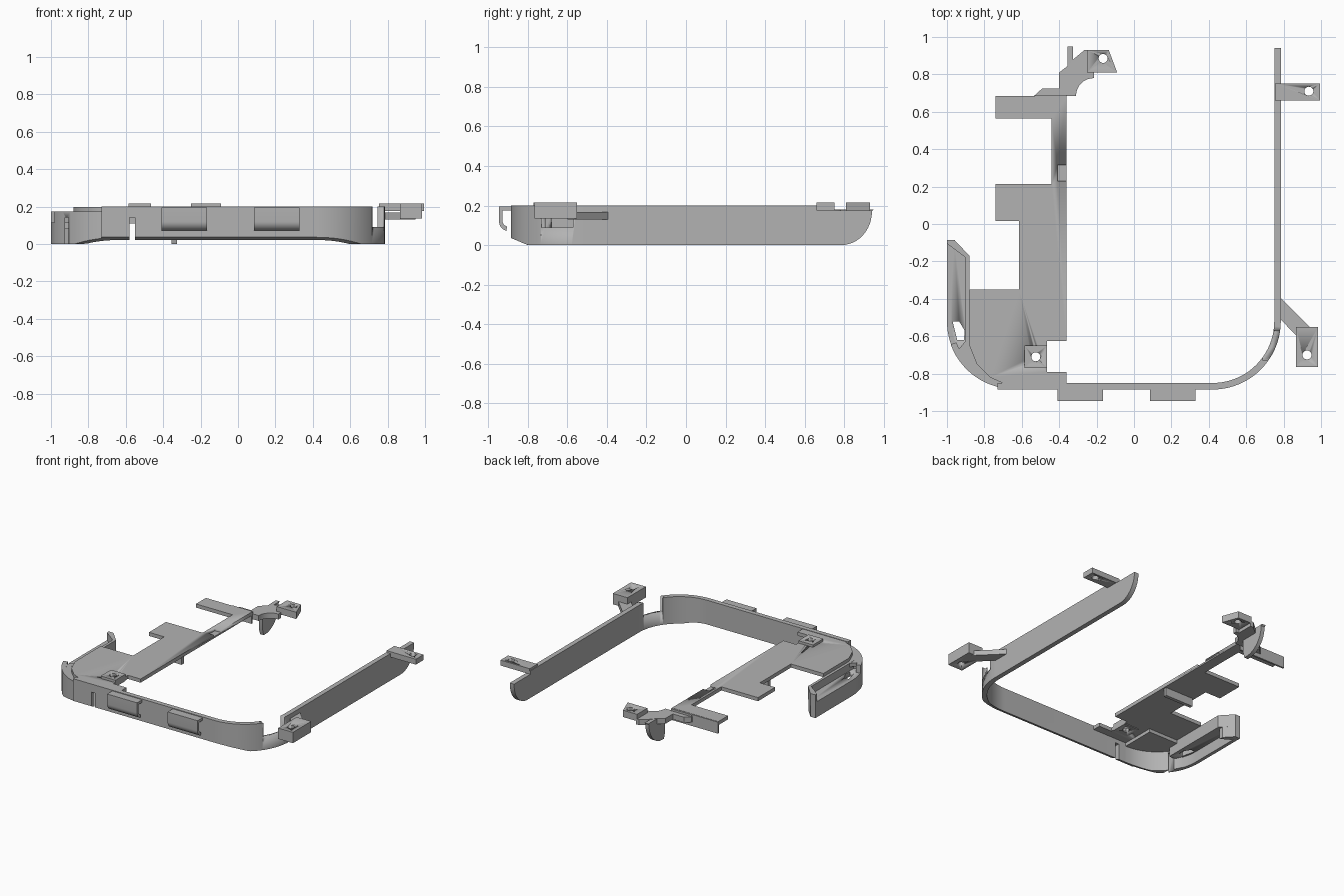
import bpy, bmesh
from math import sin, cos, radians

if "Cube" in bpy.data.objects:
    bpy.data.objects.remove(bpy.data.objects["Cube"])

grey = bpy.data.materials.new("plain grey")
grey.use_nodes = True
grey.diffuse_color = (0.45, 0.45, 0.45, 1)
grey.node_tree.nodes["Principled BSDF"].inputs["Base Color"].default_value = grey.diffuse_color


def finish(name, bm):
    bmesh.ops.recalc_face_normals(bm, faces=bm.faces)
    mesh = bpy.data.meshes.new(name)
    bm.to_mesh(mesh)
    bm.free()
    mesh.materials.append(grey)
    ob = bpy.data.objects.new(name, mesh)
    bpy.context.collection.objects.link(ob)
    bpy.ops.object.select_all(action='DESELECT')
    ob.select_set(True)
    bpy.context.view_layer.objects.active = ob
    bpy.ops.object.shade_smooth_by_angle(angle=radians(25))
    return ob


def prism(name, pts, lo, hi, axis='z'):
    """Extrude an outline along z (points are x, y) or x (points are y, z)."""
    bm = bmesh.new()
    place = (lambda a, b, h: (a, b, h)) if axis == 'z' else (lambda a, b, h: (h, a, b))
    rings = [[bm.verts.new(place(a, b, h)) for a, b in pts] for h in (lo, hi)]
    for ring in rings:
        bm.faces.new(ring)
    n = len(pts)
    for i in range(n):
        j = (i + 1) % n
        bm.faces.new((rings[0][i], rings[0][j], rings[1][j], rings[1][i]))
    return finish(name, bm)


def box(name, x0, x1, y0, y1, z0, z1):
    return prism(name, [(x0, y0), (x1, y0), (x1, y1), (x0, y1)], z0, z1)


def arc(cx, cy, r, a0, a1, n=14, ry=None):
    ry = r if ry is None else ry
    angles = [radians(a0 + (a1 - a0) * i / n) for i in range(n + 1)]
    return [(cx + r * cos(a), cy + ry * sin(a)) for a in angles]


def cut(ob, cutter):
    mod = ob.modifiers.new("cut", 'BOOLEAN')
    mod.operation = 'DIFFERENCE'
    mod.object = cutter
    mod.solver = 'EXACT'
    bpy.context.view_layer.objects.active = ob
    bpy.ops.object.modifier_apply(modifier=mod.name)
    bpy.data.objects.remove(cutter)


def drill(ob, x, y, r=0.024):
    cut(ob, prism("drill", arc(x, y, r, 0, 345, 23), -0.1, 0.4))


def wall(name, outer, inner, top):
    """Upright strip whose underside rises toward the front edge."""
    bm = bmesh.new()
    rows = []
    for (ox, oy), (ix, iy) in zip(outer, inner):
        row = []
        for x, y, up in ((ox, oy, 0), (ox, oy, 1), (ix, iy, 1), (ix, iy, 0)):
            low = max(0, (-0.8 - y) * 0.42)
            row.append(bm.verts.new((x, y, top if up else low)))
        rows.append(row)
    for a, b in zip(rows, rows[1:]):
        for i in range(4):
            j = (i + 1) % 4
            bm.faces.new((a[i], a[j], b[j], b[i]))
    bm.faces.new(rows[0])
    bm.faces.new(rows[-1])
    return finish(name, bm)


# Front wall with its rounded corner, notch and slit
def front_path(off):
    return arc(0.42, -0.52, 0.365 - off, 0, -90, 20) + [(-0.73, -0.885 + off)]


front = wall("front_wall", front_path(0), front_path(0.035), 0.2)
cut(front, box("notch", 0.69, 0.9, -0.73, -0.57, 0.09, 0.3))
cut(front, box("slit", -0.58, -0.55, -1, -0.8, -0.1, 0.14))

# Side wall and small fin, both with a rounded lower rear end
rear_curve = arc(0.785, 0.17, 0.155, -90, 0, 12, 0.17)
prism("side_wall", [(-0.52, 0)] + rear_curve +
      [(0.94, 0.175), (0.75, 0.175), (0.75, 0.2), (-0.52, 0.2)], 0.75, 0.785, 'x')
prism("rear_fin", [(0.75, 0.175), (0.75, 0.05), (0.765, 0)] + rear_curve +
      [(0.95, 0.18)], -0.355, -0.325, 'x')

# Left corner wall, with a narrow slit
corner = wall("left_corner_wall", arc(-0.64, -0.52, 0.362, 270, 200),
              arc(-0.64, -0.52, 0.33, 270, 200), 0.172)
cut(corner, box("slit", -0.925, -0.905, -0.9, -0.6, -0.1, 0.14))

# Left rail: low outer lip, shelf with opening, upper inner wall, end cap
wall("rail_lip", arc(-0.64, -0.52, 0.36, 200, 180, 5) + [(-1, -0.1)],
     arc(-0.64, -0.52, 0.335, 200, 180, 5) + [(-0.975, -0.1)], 0.115)
shelf = prism("rail_shelf", arc(-0.64, -0.52, 0.35, 208, 180, 6) +
              [(-0.99, -0.1), (-0.96, -0.1), (-0.885, -0.175), (-0.885, -0.68)], 0.08, 0.115)
cut(shelf, prism("opening", [(-0.97, -0.52), (-0.935, -0.52), (-0.905, -0.57),
                             (-0.91, -0.62), (-0.945, -0.62)], -0.1, 0.4))
prism("rail_upper_wall", [(-0.9, -0.68), (-0.88, -0.68), (-0.88, -0.17), (-0.96, -0.085),
                          (-1, -0.085), (-1, -0.105), (-0.965, -0.115), (-0.9, -0.18)],
      0.08, 0.172)
prism("rail_end_cap", [(-1, -0.085), (-0.96, -0.085), (-0.9, -0.15), (-0.9, -0.18),
                       (-1, -0.105)], 0, 0.172)

# Main plate and lower corner plate
plate = prism("main_plate", [
    (-0.36, 0.68), (-0.74, 0.68), (-0.74, 0.565), (-0.44, 0.565), (-0.44, 0.215),
    (-0.74, 0.215), (-0.74, 0.015), (-0.615, 0.015), (-0.615, -0.35), (-0.88, -0.35),
    (-0.88, -0.65), (-0.84, -0.75), (-0.77, -0.82), (-0.68, -0.86), (-0.36, -0.86),
    (-0.36, -0.79), (-0.465, -0.79), (-0.465, -0.625), (-0.36, -0.625)], 0.17, 0.197)
cut(plate, box("recess", -0.41, -0.3, 0.23, 0.315, 0.182, 0.3))
drill(plate, -0.525, -0.71)
prism("corner_plate", arc(-0.64, -0.52, 0.35, 208, 270) + [(-0.64, -0.6), (-0.88, -0.6)],
      0.145, 0.171)
box("plate_rear_lip", -0.74, -0.36, 0.672, 0.685, 0.11, 0.195)
box("plate_rib", -0.6, -0.37, -0.13, -0.105, 0.11, 0.175)

# Screw mounts
front_mount = box("front_left_boss", -0.585, -0.465, -0.77, -0.65, 0.165, 0.215)
drill(front_mount, -0.525, -0.71)
rear_tab = box("side_rear_tab", 0.755, 0.995, 0.66, 0.75, 0.175, 0.215)
drill(rear_tab, 0.935, 0.71)
side_mount = box("side_front_mount", 0.865, 0.985, -0.765, -0.55, 0.135, 0.215)
drill(side_mount, 0.925, -0.7)
prism("mount_strut", [(0.775, -0.385), (0.95, -0.56), (0.87, -0.6), (0.775, -0.5)], 0.13, 0.167)

# Rear bracket with its scooped inner corner
prism("rear_bracket", [
    (-0.54, 0.68), (-0.49, 0.725), (-0.4, 0.725), (-0.4, 0.81), (-0.355, 0.845),
    (-0.325, 0.88), (-0.265, 0.93), (-0.24, 0.93), (-0.24, 0.81), (-0.215, 0.81)] +
    arc(-0.215, 0.685, 0.095, 90, 180, 8), 0.14, 0.18)
rear_boss = prism("rear_boss", [(-0.25, 0.81), (-0.09, 0.81), (-0.135, 0.93), (-0.25, 0.93)],
                  0.165, 0.215)
drill(rear_boss, -0.165, 0.885)
box("bracket_bridge", -0.53, -0.36, 0.67, 0.69, 0.14, 0.195)

# Pair of curved spring clips on the front
hook = ([(-0.88, 0.195), (-0.945, 0.195)] + arc(-0.895, 0.12, 0.05, 180, 255, 6) +
        [(-0.905, 0.09)] + arc(-0.895, 0.125, 0.033, 250, 180, 6) + [(-0.928, 0.175), (-0.88, 0.175)])
for side, x in (("left", 0.085), ("right", -0.41)):
    prism(side + "_front_clip", hook, x, x + 0.245, 'x')
